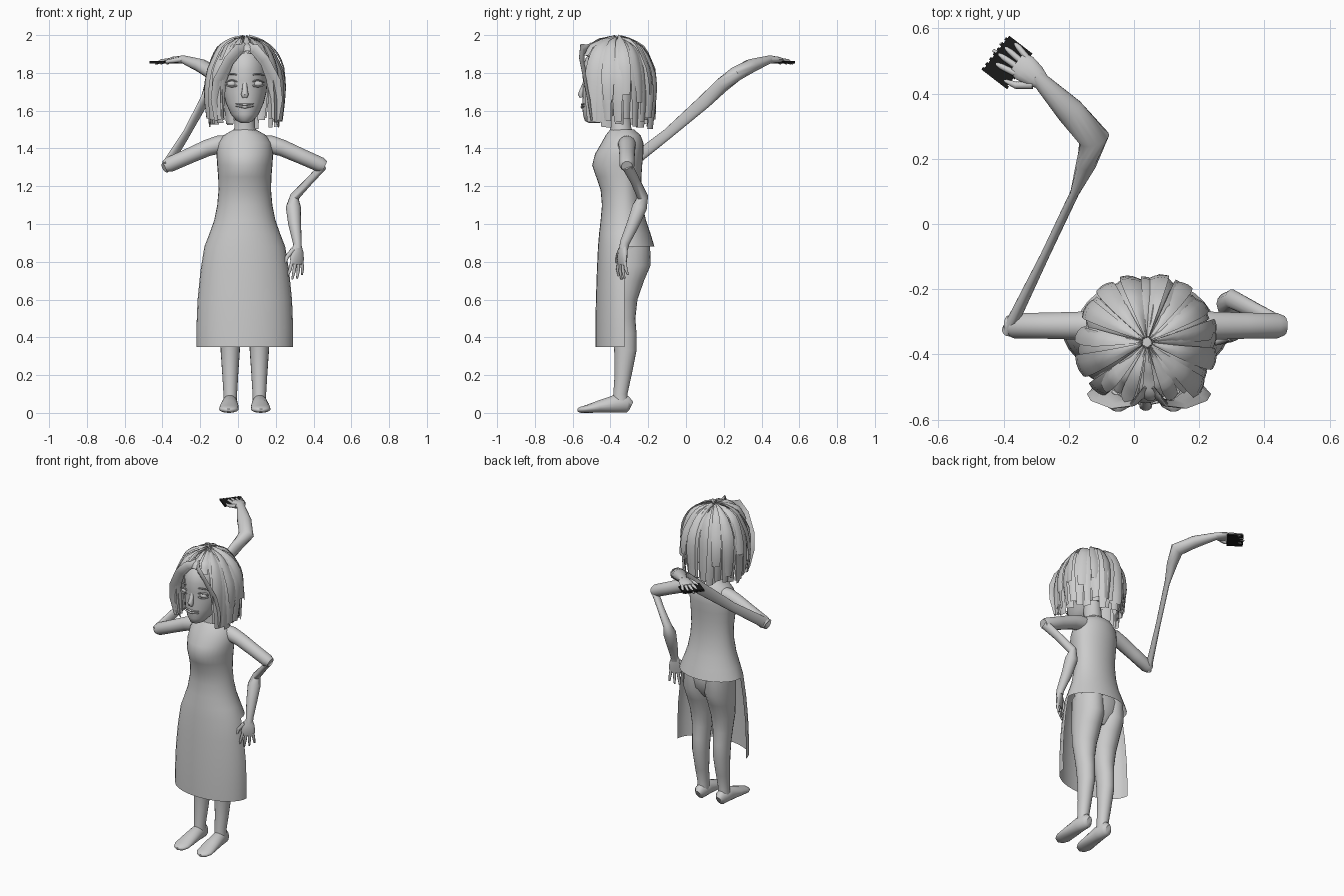
import bpy, bmesh, math, random
from mathutils import Vector

random.seed(4)
if "Cube" in bpy.data.objects:
    bpy.data.objects.remove(bpy.data.objects["Cube"])

MID = 0.036  # body centre line


def material(name, value):
    m = bpy.data.materials.new(name)
    m.use_nodes = True
    m.diffuse_color = (value, value, value, 1)
    m.node_tree.nodes["Principled BSDF"].inputs["Base Color"].default_value = m.diffuse_color
    return m


GREY = material("plain grey", 0.6)
BLACK = material("black", 0.01)


def finish(bm, name, mat=GREY, fix=True, angle=50):
    if fix:
        bmesh.ops.recalc_face_normals(bm, faces=bm.faces)
    me = bpy.data.meshes.new(name)
    bm.to_mesh(me)
    bm.free()
    me.materials.append(mat)
    ob = bpy.data.objects.new(name, me)
    bpy.context.collection.objects.link(ob)
    bpy.ops.object.select_all(action="DESELECT")
    ob.select_set(True)
    bpy.context.view_layer.objects.active = ob
    bpy.ops.object.shade_smooth_by_angle(angle=math.radians(angle))
    return ob


def skin(rings, caps=True):
    """Bridge closed rings of points."""
    bm = bmesh.new()
    rows = [[bm.verts.new(p) for p in r] for r in rings]
    n = len(rows[0])
    for a, b in zip(rows, rows[1:]):
        for i in range(n):
            bm.faces.new((a[i], a[(i + 1) % n], b[(i + 1) % n], b[i]))
    if caps:
        bm.faces.new(rows[0])
        bm.faces.new(rows[-1])
    return bm


def level_rings(spec, cx, cy=None, n=32):
    """Level rings from (z, half width, front y, back y)."""
    out = []
    for z, rx, yf, yb in spec:
        mid = (yf + yb) / 2 if cy is None else cy
        ring = []
        for i in range(n):
            a = math.tau * i / n
            s = math.sin(a)
            ry = yb - mid if s > 0 else mid - yf
            ring.append(Vector((cx + rx * math.cos(a), mid + ry * s, z)))
        out.append(ring)
    return out


def tube(name, pts, side=(0, 0, 1), n=14):
    """Oval tube along (x, y, z, radius along side, other radius)."""
    P = [Vector(p[:3]) for p in pts]
    rings = []
    for i, p in enumerate(pts):
        t = (P[min(i + 1, len(P) - 1)] - P[max(i - 1, 0)]).normalized()
        s = Vector(side)
        a = (s - t * s.dot(t)).normalized()
        b = t.cross(a)
        rings.append([P[i] + a * p[3] * math.cos(math.tau * k / n)
                      + b * p[4] * math.sin(math.tau * k / n) for k in range(n)])
    return finish(skin(rings), name)


# Dress: full round above the hip, front panel only below it
dress = [(.35, .255, -.48, -.167), (.45, .256, -.48, -.167), (.6, .25, -.477, -.167),
         (.75, .235, -.472, -.167), (.88, .214, -.466, -.167), (.95, .187, -.46, -.188),
         (1.02, .162, -.452, -.212), (1.1, .146, -.445, -.23), (1.18, .139, -.452, -.237),
         (1.25, .141, -.476, -.236), (1.31, .146, -.497, -.232), (1.37, .15, -.482, -.226),
         (1.43, .142, -.447, -.226), (1.47, .112, -.425, -.24), (1.5, .06, -.402, -.275)]
bm = skin(level_rings(dress, MID, -.325), False)
open_back = [f for f in bm.faces if f.calc_center_median().z < .87 and f.calc_center_median().y > -.325]
bmesh.ops.delete(bm, geom=open_back, context="FACES")
finish(bm, "dress")

# Hips and neck
hips = [(.73, .05, -.39, -.25), (.8, .14, -.42, -.2), (.88, .166, -.42, -.19), (.96, .145, -.42, -.21)]
finish(skin(level_rings(hips, MID)), "hips")
neck = [(1.46, .075, -.41, -.27), (1.51, .055, -.4, -.29), (1.62, .05, -.42, -.3)]
finish(skin(level_rings(neck, MID)), "neck")

# Legs and feet
leg = [(.9, .085, -.42, -.19), (.78, .088, -.42, -.188), (.7, .083, -.42, -.222),
       (.6, .073, -.415, -.257), (.5, .06, -.4, -.268), (.42, .053, -.39, -.262),
       (.33, .051, -.38, -.262), (.2, .042, -.378, -.288), (.1, .036, -.385, -.31), (.04, .037, -.39, -.3)]
foot = [(-.291, .035, .018, .026), (-.31, .045, .036, .045), (-.38, .047, .042, .047),
        (-.46, .033, .05, .033), (-.53, .02, .052, .02), (-.56, .016, .036, .016), (-.574, .014, .012, .008)]
for label, s in (("left", 1), ("right", -1)):
    finish(skin(level_rings(leg, MID + s * .077, n=20)), label + "_leg")
    tube(label + "_foot", [(MID + s * (.066 - y * .035), y, z, rx, rz) for y, z, rx, rz in foot], (1, 0, 0), 18)
    # Upper arms
    tube(label + "_upper_arm", [(MID + s * x, -.312, z, r, r) for x, z, r in
         ((.08, 1.425, .045), (.14, 1.42, .048), (.2, 1.402, .044), (.3, 1.358, .041),
          (.4, 1.314, .04), (.424, 1.304, .03))])

# Forearms, pinched at the elbows
tube("left_forearm", [(.45, -.31, 1.305, .02, .03), (.38, -.27, 1.23, .02, .026),
     (.3, -.23, 1.145, .025, .03), (.293, -.245, 1.09, .04, .04), (.3, -.28, 1.0, .034, .034),
     (.314, -.325, .9, .023, .026), (.316, -.33, .87, .022, .024)], (1, 0, 0))
tube("right_forearm", [(-.385, -.325, 1.3, .034, .02), (-.275, -.1, 1.475, .029, .014),
     (-.18, .1, 1.65, .038, .014), (-.145, .19, 1.735, .04, .032), (-.122, .262, 1.793, .04, .048),
     (-.195, .345, 1.838, .036, .044), (-.285, .438, 1.87, .022, .026), (-.3, .455, 1.872, .02, .024)])


def hand(label, wrist, along, across, droop):
    """Palm, four fingers and a thumb; the thumb sits on the across side."""
    w, d, a = Vector(wrist), Vector(along).normalized(), Vector(across).normalized()
    n = Vector(droop)

    def strand(part, steps, sides):
        tube(label + part, [(*(w + d * u + a * v + n * k), ra, rb) for u, v, k, ra, rb in steps], a, sides)

    strand("_palm", [(-.01, 0, 0, .02, .018), (.03, 0, 0, .036, .02), (.07, 0, .0, .043, .017),
                     (.1, 0, .004, .038, .011)], 14)
    for i, size in enumerate((.075, .09, .085, .065)):
        v = .03 - .02 * i
        strand("_finger", [(.085, v, .002, .01, .01), (.09 + size / 2, v * 1.3, .006, .009, .009),
                           (.09 + size, v * 1.5, .022, .005, .005)], 8)
    strand("_thumb", [(.02, .025, 0, .014, .014), (.06, .058, .008, .011, .011),
                      (.098, .068, .014, .006, .006)], 8)


hand("left", (.314, -.33, .885), (-.02, -.12, -1), (-.8, -.5, 0), (-.5, .8, 0))
hand("right", (-.28, .435, 1.87), (-.79, .61, 0), (-.61, -.79, 0), (0, 0, -1))

# Dark flat block of slats held under the raised hand
bm = bmesh.new()
along, across = Vector((-.79, .61, 0)), Vector((-.61, -.79, 0))
for i in range(14):
    mid = Vector((-.388, .497, 1.856)) + across * (i - 6.5) * .0096
    made = bmesh.ops.create_cube(bm, size=1)["verts"]
    length = .1 if i % 2 else .09
    for v in made:
        v.co = mid + along * v.co.x * length + across * v.co.y * .0096 + Vector((0, 0, v.co.z * .012))
finish(bm, "slatted_block", BLACK)

# Head and face
head = [(1.535, .02, -.515, -.46), (1.545, .042, -.535, -.42), (1.58, .073, -.546, -.36),
        (1.64, .1, -.549, -.3), (1.7, .115, -.546, -.25), (1.76, .12, -.546, -.22),
        (1.82, .12, -.55, -.21), (1.88, .11, -.53, -.22), (1.93, .083, -.48, -.25), (1.96, .04, -.43, -.32)]
finish(skin(level_rings(head, MID)), "head")
tube("nose", [(MID, -.537, 1.75, .012, .008), (MID, -.55, 1.71, .014, .012), (MID, -.558, 1.685, .02, .015),
              (MID, -.553, 1.67, .014, .01)], (1, 0, 0), 12)
for z, r in ((1.632, .007), (1.619, .008)):
    tube("lip", [(MID + x, -.55 + abs(x) * .2, z + abs(x) * .08, r * (1 - abs(x) * 18), r) for x in
                 (-.048, -.025, 0, .025, .048)], (0, 0, 1), 10)
for label, s in (("left", 1), ("right", -1)):
    bm = bmesh.new()
    bmesh.ops.create_uvsphere(bm, u_segments=18, v_segments=12, radius=1)
    c = Vector((MID + s * .068, -.513, 1.742))
    for v in bm.verts:
        v.co = c + Vector((v.co.x * .028, v.co.y * .022, v.co.z * .018))
    finish(bm, label + "_eye")
    for part, lift in (("_upper_lid", .019), ("_lower_lid", -.015), ("_brow", .052)):
        tube(label + part, [(c.x + u * .034, -.534 + u * u * .013 + s * u * .008,
                             c.z + lift * (1 - .6 * u * u if lift < .03 else 1 - .15 * u * u), .004, .005)
                            for u in (-1, -.5, 0, .5, 1)], (0, 0, 1), 8)

# Hair: overlapping strips hanging from the crown
SHAPE = [(.03, 1.985), (.36, 1.972), (.62, 1.94), (.8, 1.89), (.94, 1.82), (1, 1.73), (.98, 1.63), (.92, 1.5)]


def hair_point(theta, t, lift):
    k = min(t * (len(SHAPE) - 1), len(SHAPE) - 1.001)
    (f0, z0), (f1, z1) = SHAPE[int(k)], SHAPE[int(k) + 1]
    f = f0 + (f1 - f0) * (k % 1)
    z = z0 + (z1 - z0) * (k % 1)
    ry = .232 if math.cos(theta) > 0 else .2
    return Vector((MID + .004 + (.206 * f + lift * min(1, f * 2)) * math.sin(theta),
                   -.362 - (ry * f + lift * min(1, f * 2)) * math.cos(theta), z + lift * (1 - f)))


def strip(bm, theta, width, end, lift, tilt, rows=10):
    grid = []
    for i in range(rows + 1):
        s = i / rows
        t = .02 + (end - .02) * s
        w = width * (1 - .35 * s ** 4)
        wave = .004 * math.sin(s * 9 + theta * 5)
        grid.append([bm.verts.new(hair_point(theta + w * c + .06 * math.sin(theta) * s, t,
                     lift + tilt * c + wave + .005 * (1 - 4 * c * c))) for c in (-.5, -.17, .17, .5)])
    for a, b in zip(grid, grid[1:]):
        for j in range(3):
            bm.faces.new((a[j], b[j], b[j + 1], a[j + 1]))


bm = bmesh.new()
for layer, (count, lift) in enumerate(((18, -.016), (24, -.003), (15, .008))):
    for i in range(count):
        theta = math.tau * (i + .5 + .3 * layer) / count
        off = abs(math.degrees((theta + math.pi) % math.tau - math.pi))
        if off < 46:
            end = .36 + .0026 * off
        else:
            end = random.uniform(.93, 1) if layer < 2 else random.uniform(.72, .96)
        strip(bm, theta, math.tau / count * (1.15 if layer < 2 else .8), end,
              lift + random.uniform(-.004, .004), random.uniform(-.022, .022))
finish(bm, "hair_strips", fix=False, angle=30)

# Front locks that part at the brow and frame the face
for label, s in (("left", 1), ("right", -1)):
    for k in range(3):
        x = .014 * k
        tube(label + "_front_lock", [(MID + .01 + s * a, y - .004 * k, z - x * .4, r, .005) for a, y, z, r in
             ((.005, -.5, 1.945, .02), (.045, -.545, 1.915 + x, .024), (.095, -.548, 1.855 + x, .026),
              (.127 + x, -.525, 1.77, .026), (.14 + x, -.505, 1.67, .024), (.132 + x, -.49, 1.56, .012))],
             (s, -.5, .6), 8)
